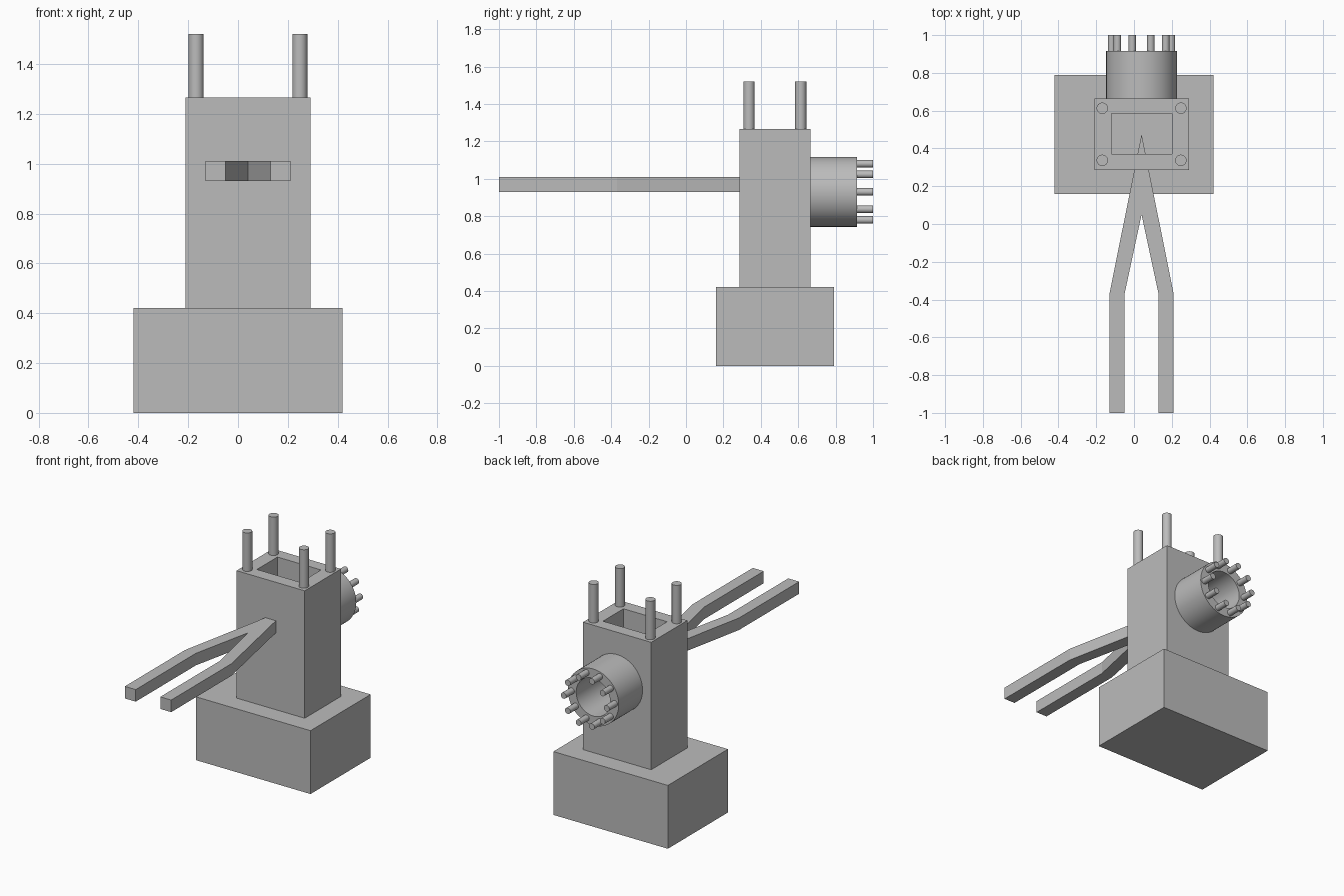
import bpy, bmesh
from math import cos, sin, pi, radians
from mathutils import Matrix, Vector

if "Cube" in bpy.data.objects:
    bpy.data.objects.remove(bpy.data.objects["Cube"], do_unlink=True)

grey = bpy.data.materials.new("plain grey")
grey.use_nodes = True
COLOR = (0.5, 0.5, 0.5, 1)
grey.diffuse_color = COLOR
grey.node_tree.nodes["Principled BSDF"].inputs["Base Color"].default_value = COLOR

AXIS_X = 0.04      # centre line of the column, fork and flange
AXIS_Y = 0.475     # centre of base and column
BORE_Z = 0.93      # height of the flange axis


def finish(name, bm):
    """Turn a bmesh into a named, coloured object."""
    bmesh.ops.recalc_face_normals(bm, faces=bm.faces)
    mesh = bpy.data.meshes.new(name)
    bm.to_mesh(mesh)
    bm.free()
    mesh.materials.append(grey)
    obj = bpy.data.objects.new(name, mesh)
    bpy.context.collection.objects.link(obj)
    return obj


def box(name, x, y, z, width, depth, height):
    """Box centred on x, y with its underside at z."""
    bm = bmesh.new()
    place = Matrix.Translation((x, y, z + height / 2)) @ Matrix.Diagonal((width, depth, height, 1))
    bmesh.ops.create_cube(bm, size=1, matrix=place)
    return finish(name, bm)


def rod(name, start, end, radius, segments=32):
    """Cylinder between two points."""
    start, end = Vector(start), Vector(end)
    along = end - start
    place = Matrix.Translation((start + end) / 2) @ along.to_track_quat("Z", "Y").to_matrix().to_4x4()
    bm = bmesh.new()
    bmesh.ops.create_cone(bm, cap_ends=True, segments=segments, radius1=radius,
                          radius2=radius, depth=along.length, matrix=place)
    return finish(name, bm)


def activate(obj):
    bpy.ops.object.select_all(action="DESELECT")
    obj.select_set(True)
    bpy.context.view_layer.objects.active = obj


def smooth(obj):
    activate(obj)
    bpy.ops.object.shade_smooth_by_angle(angle=radians(30))


def cut(obj, cutter):
    """Subtract the cutter from obj and discard it."""
    mod = obj.modifiers.new("cut", "BOOLEAN")
    mod.operation = "DIFFERENCE"
    mod.solver = "EXACT"
    mod.object = cutter
    activate(obj)
    bpy.ops.object.modifier_apply(modifier=mod.name)
    bpy.data.objects.remove(cutter, do_unlink=True)


def bore(y0, y1):
    return rod("bore_cutter", (AXIS_X, y0, BORE_Z), (AXIS_X, y1, BORE_Z), 0.125, 64)


# Base block and hollow column
box("base", 0, AXIS_Y, 0, 0.84, 0.63, 0.42)
column = box("column", AXIS_X, AXIS_Y, 0.42, 0.5, 0.38, 0.845)
cut(column, box("cavity_cutter", AXIS_X, AXIS_Y + 0.002, 0.44, 0.32, 0.215, 1))
cut(column, bore(0.5, 0.8))
smooth(column)

# Four posts on the column rim
for side, sx in (("right", -1), ("left", 1)):
    for end, sy in (("front", -1), ("back", 1)):
        x, y = AXIS_X + sx * 0.208, AXIS_Y + sy * 0.138
        smooth(rod(f"{end}_{side}_post", (x, y, 1.26), (x, y, 1.52), 0.03))

# Round flange at the back, with a ring of bolts
flange = rod("flange", (AXIS_X, 0.665, BORE_Z), (AXIS_X, 0.915, BORE_Z), 0.187, 64)
cut(flange, bore(0.6, 1.0))
smooth(flange)
BOLTS = 10
for i in range(BOLTS):
    a = 2 * pi * i / BOLTS
    x, z = AXIS_X + 0.158 * cos(a), BORE_Z + 0.158 * sin(a)
    smooth(rod(f"flange_bolt_{i + 1}", (x, 0.91, z), (x, 1.0, z), 0.02, 24))

# Two-pronged fork: half outline mirrored about its axis, then extruded
half = [(0.17, -0.37), (0.17, -1), (0.09, -1), (0.09, -0.37)]
outline = [(0, 0.475)] + half + [(0, 0.05)] + [(-x, y) for x, y in reversed(half)]
bm = bmesh.new()
face = bm.faces.new([bm.verts.new((AXIS_X + x, y, 0.93)) for x, y in outline])
top = bmesh.ops.extrude_face_region(bm, geom=[face])["geom"]
bmesh.ops.translate(bm, vec=(0, 0, 0.08),
                    verts=[v for v in top if isinstance(v, bmesh.types.BMVert)])
finish("fork", bm)
